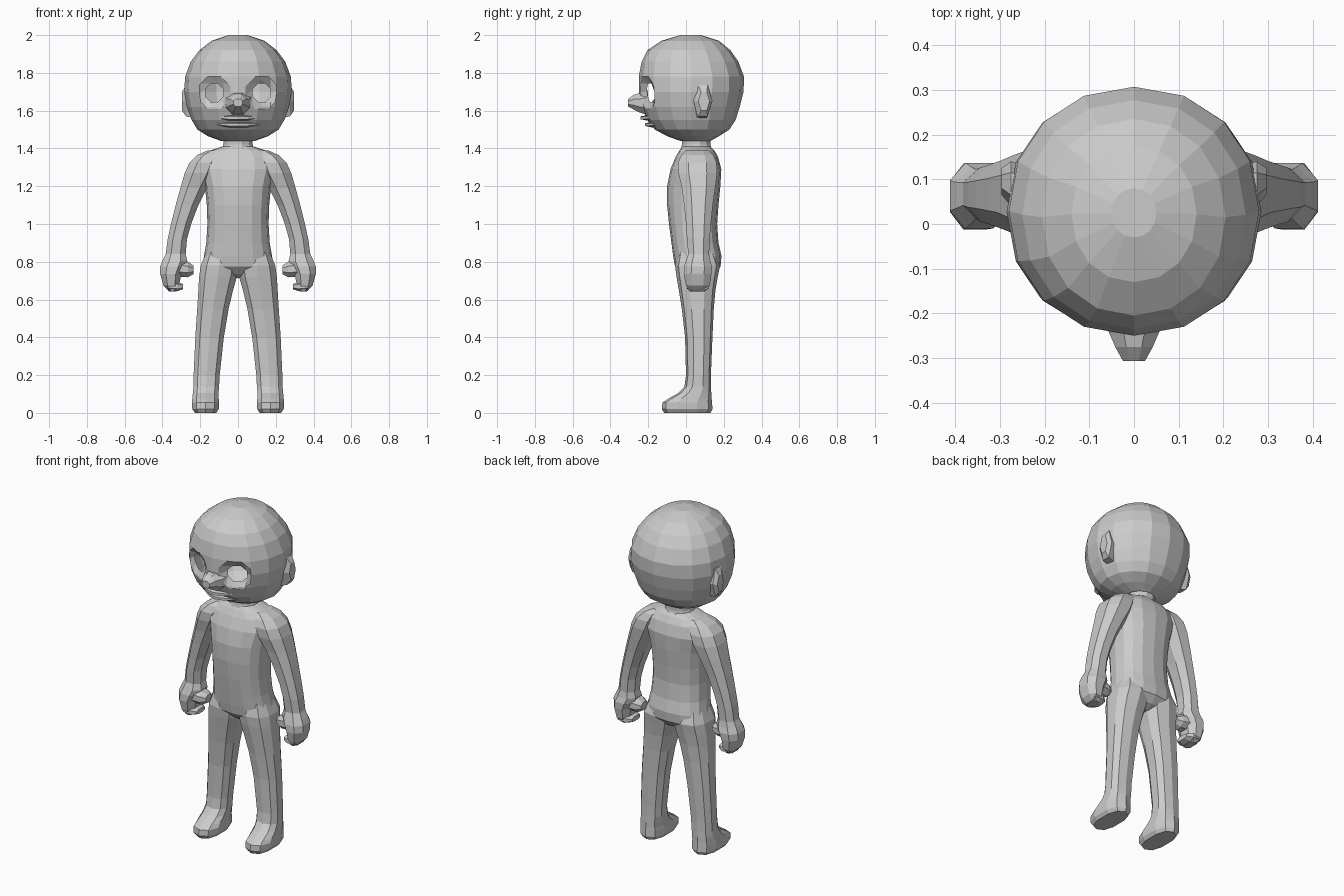
import bpy, bmesh, math
from mathutils import Vector


def cross_section(a0, a1, b0, b1, n, power, half_step):
    """Rounded polygon that fills the box a0..a1, b0..b1."""
    off = math.pi / n if half_step else 0.0
    e = 2.0 / power
    raw = []
    for i in range(n):
        t = 2 * math.pi * i / n + off
        c, s = math.cos(t), math.sin(t)
        raw.append((math.copysign(abs(c) ** e, c) if abs(c) > 1e-6 else 0.0,
                    math.copysign(abs(s) ** e, s) if abs(s) > 1e-6 else 0.0))
    ma, mb = max(p[0] for p in raw), max(p[1] for p in raw)
    return [((a0 + a1) / 2 + p / ma * (a1 - a0) / 2,
             (b0 + b1) / 2 + q / mb * (b1 - b0) / 2) for p, q in raw]


def loft(name, axis, stations, n=8, power=2.0, half_step=True, mirror=False, edit=None):
    """Skin sections (pos, a0, a1, b0, b1) placed along an axis."""
    bm = bmesh.new()
    rings = []
    for pos, *box in stations:
        ring = []
        for a, b in cross_section(*box, n, power, half_step):
            co = {'z': (a, b, pos), 'x': (pos, a, b), 'y': (a, pos, b)}[axis]
            ring.append(bm.verts.new(co))
        rings.append(ring)
    for r, s in zip(rings, rings[1:]):
        for i in range(n):
            j = (i + 1) % n
            bm.faces.new((r[i], r[j], s[j], s[i]))
    bm.faces.new(rings[0])
    bm.faces.new(rings[-1])
    bmesh.ops.recalc_face_normals(bm, faces=bm.faces)
    if edit:
        edit(bm)
    me = bpy.data.meshes.new(name)
    bm.to_mesh(me)
    bm.free()
    ob = bpy.data.objects.new(name, me)
    bpy.context.collection.objects.link(ob)
    if mirror:
        ob.modifiers.new("mirror", 'MIRROR')
    return ob


def sym(rows):
    """Rows (z, half width, front, back) to loft stations."""
    return [(z, -w, w, y0, y1) for z, w, y0, y1 in rows]


# Eye openings: octagonal sockets sunk into the head, open in the middle
HOLE, SOCKET, DEPTH = 0.048, 0.085, 0.03
DIRS = [Vector((math.cos(k * math.pi / 4), 0, math.sin(k * math.pi / 4))) for k in range(8)]


def cut_eyes(bm):
    for side in (-1, 1):
        eye = Vector((0.125 * side, 0, 1.695))

        def dist(p, dirs=DIRS):
            return max(((p - eye).dot(d) for d in dirs), default=-1.0)

        for radius in (SOCKET, HOLE):
            for k, d in enumerate(DIRS):
                faces = [f for f in bm.faces if f.calc_center_median().y < -0.08
                         and dist(f.calc_center_median(), DIRS[:k]) < radius]
                geom = set(faces)
                for f in faces:
                    geom.update(f.edges)
                    geom.update(f.verts)
                bmesh.ops.bisect_plane(bm, geom=list(geom), dist=1e-5,
                                       plane_co=eye + d * radius, plane_no=d)
        inside = [f for f in bm.faces if f.calc_center_median().y < -0.08
                  and dist(f.calc_center_median()) < HOLE]
        bmesh.ops.delete(bm, geom=inside, context='FACES')
        for v in bm.verts:
            if v.co.y < -0.08:
                t = (SOCKET - dist(v.co)) / (SOCKET - HOLE)
                v.co.y += DEPTH * min(max(t, 0.0), 1.0)


# Head
loft("head", 'z', sym([
    (1.44, .09, -.03, .13), (1.465, .16, -.10, .175), (1.50, .215, -.165, .23),
    (1.55, .245, -.205, .262), (1.62, .27, -.235, .285), (1.70, .285, -.25, .305),
    (1.78, .28, -.25, .307), (1.86, .25, -.235, .277), (1.92, .205, -.205, .235),
    (1.97, .14, -.13, .175), (2.0, .05, -.03, .08)]),
    n=16, power=2.1, half_step=False, edit=cut_eyes)

# Nose
loft("nose", 'y', [(-.20, -.075, .075, 1.575, 1.71), (-.245, -.055, .055, 1.59, 1.692),
                   (-.275, -.042, .042, 1.605, 1.685), (-.306, -.025, .025, 1.622, 1.662)])

# Lips
for name, z0, z1, y in (("upper_lip", 1.546, 1.578, -.24), ("lower_lip", 1.512, 1.54, -.217)):
    zm = (z0 + z1) / 2
    loft(name, 'x', [(-.11, y + .055, -.14, zm - .004, zm + .008), (-.05, y + .015, -.15, z0, z1),
                     (0, y, -.15, z0, z1), (.05, y + .015, -.15, z0, z1),
                     (.11, y + .055, -.14, zm - .004, zm + .008)], n=6)

# Ears
loft("ear", 'x', [(.23, .03, .13, 1.56, 1.74), (.275, .04, .14, 1.57, 1.735),
                  (.296, .065, .125, 1.60, 1.70)], n=6, half_step=False, mirror=True)

# Neck
loft("neck", 'z', sym([(1.38, .09, -.03, .14), (1.42, .078, -.022, .13),
                       (1.48, .078, -.022, .13)]), n=12)

# Torso
loft("torso", 'z', sym([
    (.715, .02, .01, .11), (.735, .10, -.02, .15), (.775, .19, -.058, .183),
    (.83, .18, -.068, .188), (.90, .168, -.077, .172), (1.0, .162, -.09, .165),
    (1.10, .165, -.10, .172), (1.20, .175, -.10, .182), (1.29, .20, -.082, .187),
    (1.355, .19, -.055, .17), (1.39, .145, -.035, .15), (1.41, .085, -.02, .13)]),
    n=16, power=2.4, half_step=False)

# Arms down to the fists
loft("arm", 'z', [
    (.643, .325, .365, .02, .10), (.675, .312, .395, .0, .125), (.735, .30, .412, -.012, .135),
    (.775, .28, .412, -.01, .137), (.805, .268, .40, .0, .128), (.84, .277, .383, .012, .122),
    (.92, .27, .372, .005, .126), (1.0, .248, .355, .0, .132), (1.10, .21, .33, -.01, .142),
    (1.19, .165, .305, -.022, .155), (1.27, .12, .282, -.04, .165), (1.325, .10, .257, -.042, .162),
    (1.365, .09, .215, -.025, .145), (1.39, .08, .16, .0, .12)],
    n=8, power=2.3, mirror=True)

# Thumbs and curled fingers
loft("thumb", 'x', [(.235, .03, .09, .735, .78), (.265, .01, .105, .718, .80),
                    (.33, .005, .115, .72, .815)], n=8, mirror=True)
loft("fingers", 'x', [(.29, .02, .10, .655, .682), (.32, .005, .12, .645, .692),
                      (.37, .005, .12, .645, .71)], n=8, power=2.5, mirror=True)

# Legs with feet
loft("leg", 'z', [
    (0, .115, .228, -.115, .13), (.02, .102, .242, -.128, .14), (.055, .10, .244, -.125, .138),
    (.075, .102, .242, -.095, .136), (.105, .103, .239, -.04, .134), (.14, .10, .236, -.008, .132),
    (.20, .097, .235, .0, .132), (.40, .075, .226, -.005, .14), (.55, .05, .216, -.022, .147),
    (.65, .026, .21, -.038, .156), (.72, .006, .206, -.05, .168), (.78, .0, .197, -.058, .18),
    (.86, .02, .165, -.04, .15)],
    n=10, power=2.5, mirror=True)
